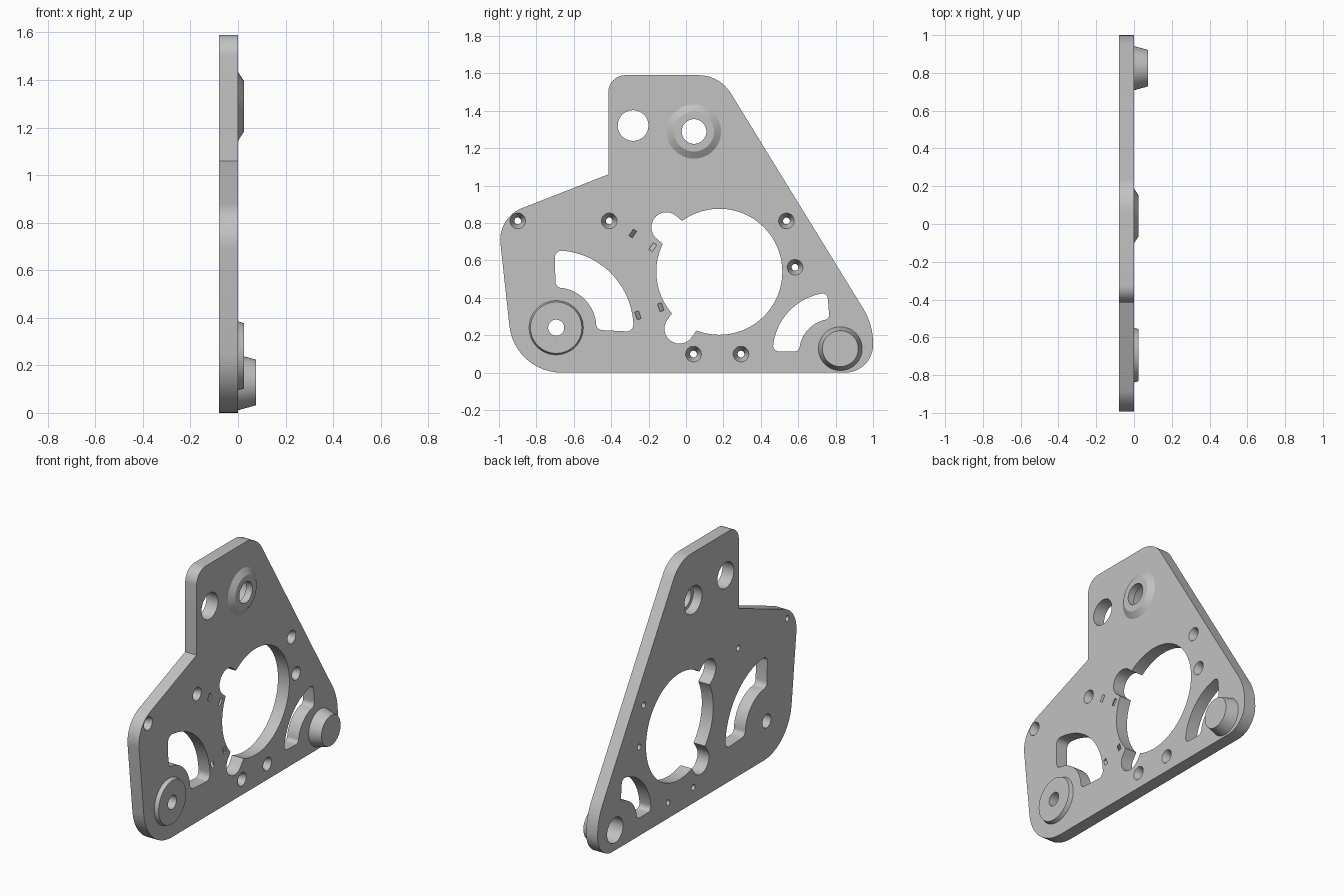
import bpy, bmesh, math
from mathutils import Vector

cube = bpy.data.objects.get("Cube")
if cube:
    bpy.data.objects.remove(cube, do_unlink=True)

THICK = 0.08
X = Vector((1, 0, 0))

grey = bpy.data.materials.new("plain grey")
grey.use_nodes = True
grey.diffuse_color = (0.54, 0.54, 0.54, 1)
grey.node_tree.nodes["Principled BSDF"].inputs["Base Color"].default_value = grey.diffuse_color


def finish(bm, name):
    bmesh.ops.remove_doubles(bm, verts=bm.verts, dist=1e-5)
    bmesh.ops.recalc_face_normals(bm, faces=bm.faces)
    mesh = bpy.data.meshes.new(name)
    bm.to_mesh(mesh)
    bm.free()
    mesh.materials.append(grey)
    ob = bpy.data.objects.new(name, mesh)
    bpy.context.collection.objects.link(ob)
    return ob


def rounded(corners, steps=12):
    """Polygon outline whose corners (y, z, radius) are replaced by arcs."""
    out = []
    for i, (y, z, r) in enumerate(corners):
        p = Vector((y, z))
        if r == 0:
            out.append(p)
            continue
        a = (Vector(corners[i - 1][:2]) - p).normalized()
        b = (Vector(corners[(i + 1) % len(corners)][:2]) - p).normalized()
        half = a.angle(b) / 2
        t = r / math.tan(half)
        c = p + (a + b).normalized() * (r / math.sin(half))
        va, vb = p + a * t - c, p + b * t - c
        sweep = va.angle(vb)
        for k in range(steps + 1):
            f = k / steps
            v = va * math.sin((1 - f) * sweep) + vb * math.sin(f * sweep)
            out.append(c + v / math.sin(sweep))
    return out


def prism(name, outline, x0, x1):
    bm = bmesh.new()
    face = bm.faces.new([bm.verts.new((x0, p[0], p[1])) for p in outline])
    ext = bmesh.ops.extrude_face_region(bm, geom=[face], use_keep_orig=True)
    moved = [v for v in ext["geom"] if isinstance(v, bmesh.types.BMVert)]
    bmesh.ops.translate(bm, verts=moved, vec=(x1 - x0, 0, 0))
    return finish(bm, name)


def lathe(name, center, profile, axis=X, closed=False, steps=64):
    """Spin (radius, height) points about an axis through the center."""
    bm = bmesh.new()
    center = Vector(center)
    u = axis.orthogonal().normalized()
    vs = [bm.verts.new(center + u * r + axis * h) for r, h in profile]
    edges = [bm.edges.new(pair) for pair in zip(vs, vs[1:])]
    if closed:
        edges.append(bm.edges.new((vs[-1], vs[0])))
    bmesh.ops.spin(bm, geom=vs + edges, cent=center, axis=axis,
                   angle=math.tau, steps=steps)
    return finish(bm, name)


def cut(target, cutter):
    mod = target.modifiers.new("cut", "BOOLEAN")
    mod.operation = "DIFFERENCE"
    mod.solver = "EXACT"
    mod.object = cutter
    bpy.context.view_layer.objects.active = target
    bpy.ops.object.modifier_apply(modifier=mod.name)
    bpy.data.objects.remove(cutter, do_unlink=True)


def drill(y, z, r):
    cut(plate, lathe("drill", (0, y, z), [(0, -0.2), (r, -0.2), (r, 0.2), (0, 0.2)]))


def arc_window(y, z, r_in, r_out, a0, a1, corner):
    """Ring sector with rounded corners, cut through the plate."""
    pts = []
    for r, s, e in ((r_out, a0, a1), (r_in, a1, a0)):
        trim = math.degrees(corner * 1.25 / r) * (1 if e > s else -1)
        angles = [s] + [s + trim + (e - s - 2 * trim) * k / 24 for k in range(25)] + [e]
        for a in angles:
            t = math.radians(a)
            pts.append((y + r * math.cos(t), z + r * math.sin(t),
                        corner if a in (s, e) else 0))
    cut(plate, prism("window", rounded(pts, 6), -0.2, 0.2))


# Plate outline
plate = prism("plate", rounded([
    (-0.415, 1.59, 0.09), (0.18, 1.59, 0.2), (1.0, 0.257, 0.35), (1.0, 0, 0.148),
    (-0.917, 0, 0.28), (-1.007, 0.828, 0.18), (-0.415, 1.06, 0)]), -THICK, 0)

# Large opening with two round-ended radial notches
HY, HZ = 0.178, 0.539
drill(HY, HZ, 0.337)
for ny, nz in ((-0.105, 0.777), (-0.035, 0.235)):
    d = Vector((ny - HY, nz - HZ)).normalized()
    base = math.atan2(d.y, d.x)
    w = 0.08
    slot = [Vector((ny, nz)) + w * Vector((math.cos(base + t), math.sin(base + t)))
            for t in [math.pi * (k / 24 - 0.5) for k in range(25)]]
    slot += [p - d * 0.25 for p in (slot[-1], slot[0])]
    cut(plate, prism("notch", slot, -0.2, 0.2))

# Curved windows
arc_window(-0.694, 0.24, 0.215, 0.413, -3, 91, 0.035)
arc_window(0.783, 0.109, 0.178, 0.319, 95, 179, 0.028)

# Plain holes and bores under the bosses
TOP, LOW, PEG = (0, 0.043, 1.289), (0, -0.694, 0.24), (0, 0.825, 0.128)
drill(-0.283, 1.321, 0.082)
drill(LOW[1], LOW[2], 0.043)
drill(PEG[1], PEG[2], 0.08)
cut(plate, lathe("bore", TOP, [(0, -0.2), (0.088, -0.2), (0.088, -0.02),
                               (0.066, -0.02), (0.066, 0.2), (0, 0.2)]))

# Countersunk screw holes
for y, z in ((-0.9, 0.811), (-0.41, 0.811), (0.537, 0.811),
             (0.583, 0.563), (0.04, 0.099), (0.294, 0.099)):
    cut(plate, lathe("screw", (0, y, z), [
        (0, -0.2), (0.018, -0.2), (0.018, -0.055), (0.042, 0), (0.042, 0.1), (0, 0.1)],
        steps=32))

# Curved strap tunnels that open as pairs of slits
for y, z, dy, dz in ((-0.231, 0.707, 0.826, -0.564), (-0.196, 0.328, 0.942, 0.335)):
    ring = [(0.062, -0.021), (0.082, -0.021), (0.082, 0.021), (0.062, 0.021)]
    cut(plate, lathe("tunnel", (0.03, y, z), ring, Vector((0, -dz, dy)).normalized(),
                     closed=True, steps=48))

# Raised bosses
top_boss = lathe("top_boss", TOP, [(0.145, 0), (0.107, 0.025), (0.066, 0.025),
                                   (0.066, 0)], closed=True)
low_boss = lathe("low_boss", LOW, [(0.145, 0), (0.137, 0.025), (0.043, 0.025),
                                   (0.043, 0)], closed=True)
peg = lathe("hollow_peg", PEG, [(0, 0.075), (0.096, 0.075), (0.117, 0),
                                (0.08, 0), (0.08, 0.04), (0, 0.04)])

# Smooth curved walls, crisp edges
bpy.ops.object.select_all(action="DESELECT")
for ob in (plate, top_boss, low_boss, peg):
    ob.select_set(True)
bpy.context.view_layer.objects.active = plate
bpy.ops.object.shade_smooth_by_angle(angle=math.radians(25))
